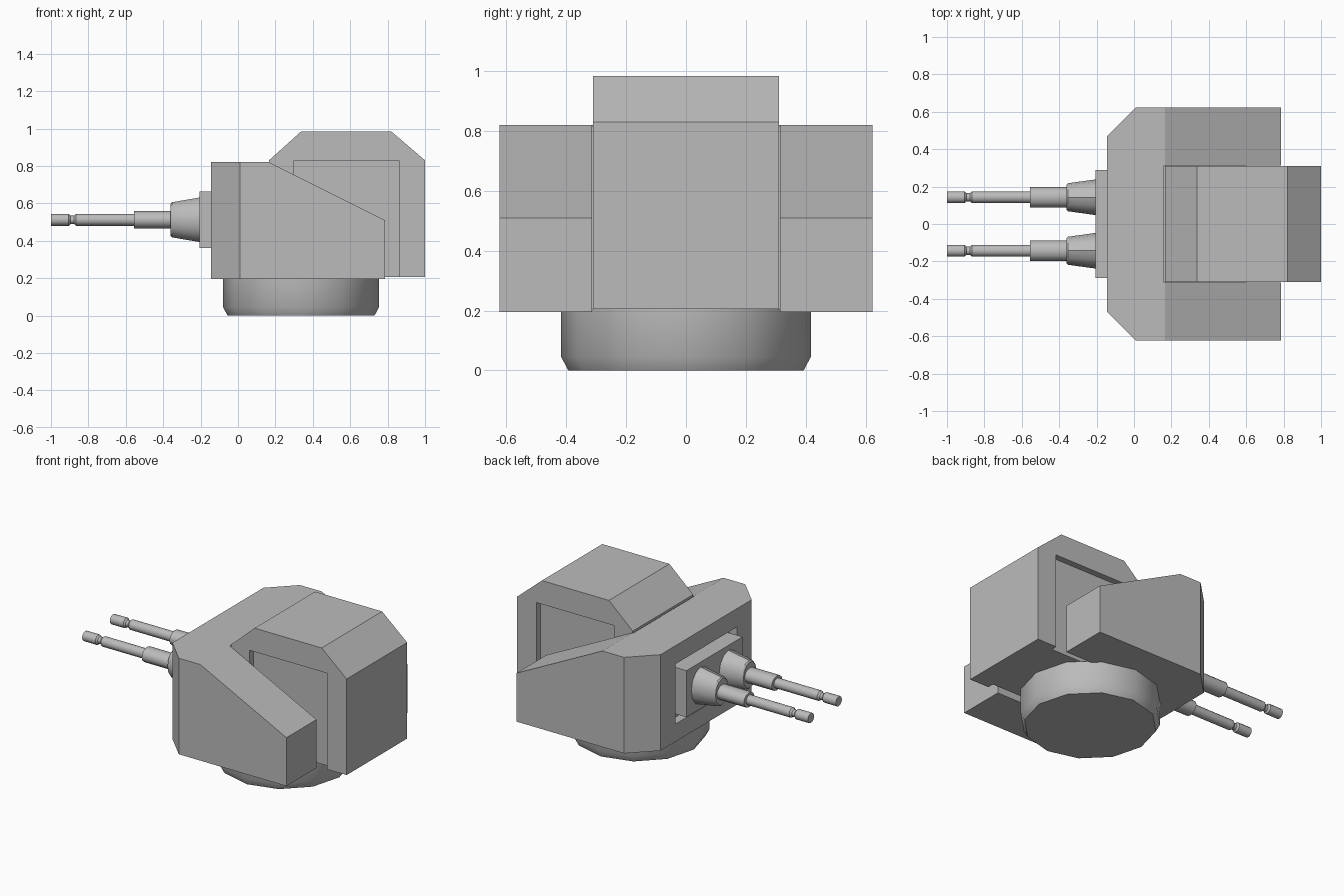
import bpy
import bmesh
import math
from mathutils import Vector, Matrix

if "Cube" in bpy.data.objects:
    bpy.data.objects.remove(bpy.data.objects["Cube"], do_unlink=True)

grey = bpy.data.materials.new("plain grey")
grey.use_nodes = True
colour = (0.5, 0.5, 0.5, 1)
grey.diffuse_color = colour
grey.node_tree.nodes["Principled BSDF"].inputs["Base Color"].default_value = colour


def finish(name, bm):
    bmesh.ops.recalc_face_normals(bm, faces=bm.faces)
    mesh = bpy.data.meshes.new(name)
    bm.to_mesh(mesh)
    bm.free()
    mesh.materials.append(grey)
    obj = bpy.data.objects.new(name, mesh)
    bpy.context.collection.objects.link(obj)
    return obj


def prism(profile, half_width):
    """Extrude an x-z outline across y."""
    bm = bmesh.new()
    face = bm.faces.new([bm.verts.new((x, -half_width, z)) for x, z in profile])
    side = bmesh.ops.extrude_face_region(bm, geom=[face])["geom"]
    verts = [v for v in side if isinstance(v, bmesh.types.BMVert)]
    bmesh.ops.translate(bm, verts=verts, vec=(0, 2 * half_width, 0))
    return bm


def box(name, low, high):
    low, high = Vector(low), Vector(high)
    bm = bmesh.new()
    bmesh.ops.create_cube(bm, size=1, matrix=Matrix.Translation((low + high) / 2)
                          @ Matrix.Diagonal((high - low).to_4d()))
    return finish(name, bm)


def cut(obj, low, high):
    """Subtract a box and bake the result."""
    cutter = box("cutter", low, high)
    mod = obj.modifiers.new("cut", 'BOOLEAN')
    mod.operation = 'DIFFERENCE'
    mod.solver = 'EXACT'
    mod.object = cutter
    graph = bpy.context.evaluated_depsgraph_get()
    mesh = bpy.data.meshes.new_from_object(obj.evaluated_get(graph))
    obj.modifiers.clear()
    obj.data = mesh
    bpy.data.objects.remove(cutter, do_unlink=True)


def lathe(name, profile, sides, matrix):
    """Sweep (radius, height) rings around z, then place with the matrix."""
    bm = bmesh.new()
    rings = [[bm.verts.new((r * math.cos(2 * math.pi * i / sides),
                            r * math.sin(2 * math.pi * i / sides), h))
              for i in range(sides)] for r, h in profile]
    for a, b in zip(rings, rings[1:]):
        for i in range(sides):
            j = (i + 1) % sides
            bm.faces.new((a[i], a[j], b[j], b[i]))
    bm.faces.new(rings[0])
    bm.faces.new(rings[-1])
    bm.transform(matrix)
    obj = finish(name, bm)
    bpy.ops.object.select_all(action='DESELECT')
    bpy.context.view_layer.objects.active = obj
    obj.select_set(True)
    bpy.ops.object.shade_smooth_by_angle(angle=math.radians(35))
    return obj


# Turret yoke: sloped side arms, chamfered front corners
bm = prism([(-0.145, 0.195), (0.785, 0.195), (0.785, 0.51),
            (0.165, 0.82), (-0.145, 0.82)], 0.623)
for side in (-1, 1):
    cutting = bmesh.ops.bisect_plane(
        bm, geom=bm.verts[:] + bm.edges[:] + bm.faces[:], dist=1e-5,
        plane_co=(0.01, side * 0.623, 0), plane_no=(-1, side, 0), clear_outer=True)
    edges = [e for e in cutting["geom_cut"] if isinstance(e, bmesh.types.BMEdge)]
    bmesh.ops.holes_fill(bm, edges=edges)
yoke = finish("turret_yoke", bm)
cut(yoke, (0.16, -0.314, 0), (1.2, 0.314, 1.2))
cut(yoke, (-0.3, -0.315, 0.31), (-0.09, 0.315, 0.70))

# Rear housing with recessed side panels
housing = finish("rear_housing", prism(
    [(0.166, 0.205), (1.0, 0.205), (1.0, 0.83), (0.82, 0.984),
     (0.337, 0.984), (0.166, 0.83)], 0.311))
for side in (-1, 1):
    ys = sorted((side * 0.27, side * 0.5))
    cut(housing, (0.3, ys[0], 0.1), (0.86, ys[1], 0.83))

# Gun mounting plate
box("gun_plate", (-0.205, -0.288, 0.36), (-0.08, 0.288, 0.663))

# Twin guns, pointing along -x
for label, y in (("left", 0.143), ("right", -0.143)):
    place = Matrix.Translation((0, y, 0.512)) @ Matrix.Rotation(-math.pi / 2, 4, 'Y')
    lathe(label + "_gun_collar", [(0.12, 0.2), (0.094, 0.352), (0.085, 0.36)], 12,
          place @ Matrix.Diagonal((1, 0.8, 1, 1)))
    lathe(label + "_gun_sleeve", [(0.05, 0.35), (0.05, 0.555)], 12,
          place @ Matrix.Diagonal((0.95, 1.1, 1, 1)))
    lathe(label + "_gun_barrel",
          [(0.032, 0.55), (0.032, 0.865), (0.022, 0.877), (0.022, 0.895),
           (0.032, 0.905), (0.032, 1.0)], 12, place)

# Round turning base
lathe("turning_base", [(0.393, 0), (0.417, 0.045), (0.417, 0.205)], 12,
      Matrix.Translation((0.337, 0, 0)))
